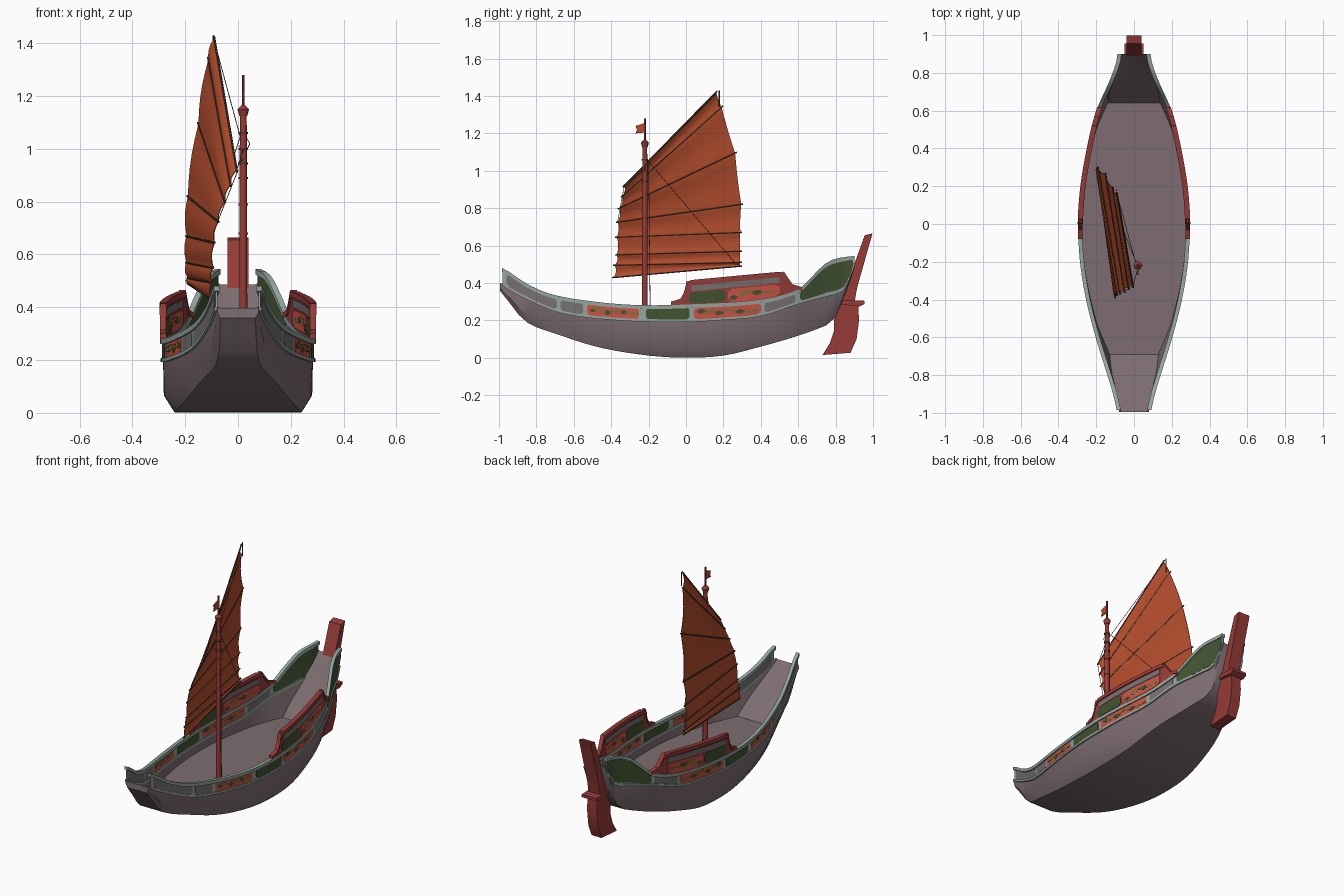
import bpy, bmesh, math, random
from mathutils import Vector

if "Cube" in bpy.data.objects:
    bpy.data.objects.remove(bpy.data.objects["Cube"])
random.seed(4)

def mat(name, r, g, b):
    m = bpy.data.materials.new(name)
    m.diffuse_color = [((c / 255 + .055) / 1.055) ** 2.4 for c in (r, g, b)] + [1]
    m.use_nodes = True
    m.node_tree.nodes["Principled BSDF"].inputs["Base Color"].default_value = m.diffuse_color
    return m
HULL = mat("mauve_grey_wood", 126, 109, 113)
RED = mat("dark_red_wood", 150, 60, 56)
SAIL = mat("orange_canvas", 182, 78, 46)
RAIL = mat("pale_grey_green", 148, 165, 158)
PANEL = mat("bright_red_paint", 205, 82, 72)
GREEN = mat("dark_green_paint", 66, 82, 48)
GOLD = mat("dull_gold_paint", 135, 108, 58)
GREY = mat("grey_paint", 118, 112, 114)
DARK = mat("dark_rope_and_bamboo", 76, 60, 46)

def finish(name, bm, m, mirror=False, angle=32):
    bmesh.ops.recalc_face_normals(bm, faces=bm.faces)
    for f in bm.faces:
        f.smooth = True
    for e in bm.edges:
        e.smooth = len(e.link_faces) == 2 and e.calc_face_angle(0) < math.radians(angle)
    me = bpy.data.meshes.new(name)
    bm.to_mesh(me)
    bm.free()
    me.materials.append(m)
    o = bpy.data.objects.new(name, me)
    bpy.context.collection.objects.link(o)
    if mirror:
        o.modifiers.new("mirror", 'MIRROR').use_mirror_merge = False
    return o

def loft(name, rings, m, mirror=False):
    bm = bmesh.new()
    vs = [[bm.verts.new(p) for p in r] for r in rings]
    n = len(vs[0])
    for a, b in zip(vs, vs[1:]):
        for i in range(n):
            bm.faces.new((a[i], a[(i + 1) % n], b[(i + 1) % n], b[i]))
    bm.faces.new(vs[0])
    bm.faces.new(vs[-1])
    return finish(name, bm, m, mirror)

def rod(name, a, b, r, m, n=6, r2=None):
    a, b = Vector(a), Vector(b)
    q = (b - a).to_track_quat('Z', 'Y')
    ring = lambda c, s: [c + q @ Vector((s * math.cos(k * math.tau / n), s * math.sin(k * math.tau / n), 0))
                         for k in range(n)]
    return loft(name, [ring(a, r), ring(b, r2 or r)], m)

def prism(name, yz, half, m, x=0):
    return loft(name, [[(x + s * half, y, z) for y, z in yz] for s in (-1, 1)], m)

def curve(*keys, smooth=True):
    """Interpolated function through (y, value) keys."""
    def slope(i):
        a, b = keys[max(i - 1, 0)], keys[min(i + 1, len(keys) - 1)]
        return (b[1] - a[1]) / (b[0] - a[0])
    def f(y):
        i = 0
        while i < len(keys) - 2 and y > keys[i + 1][0]:
            i += 1
        (y0, v0), (y1, v1) = keys[i], keys[i + 1]
        h = y1 - y0
        t = min(1, max(0, (y - y0) / h))
        if not smooth:
            return v0 + (v1 - v0) * t
        return ((2*t**3 - 3*t*t + 1) * v0 + (t**3 - 2*t*t + t) * h * slope(i)
                + (3*t*t - 2*t**3) * v1 + (t**3 - t*t) * h * slope(i + 1))
    return f

# Hull lines: half widths and heights along the length
keel = curve((-1, .365), (-.94, .29), (-.86, .195), (-.68, .123), (-.46, .055), (-.2, .012), (0, .001),
             (.2, .012), (.4, .06), (.6, .118), (.74, .17), (.79, .2), (.84, .31), (.9, .48))
bottom_w = curve((-1, .066), (-.87, .076), (-.7, .13), (-.5, .185), (-.25, .226), (0, .24),
                 (.25, .23), (.5, .19), (.7, .12), (.8, .08), (.9, .066))
chine_w = curve((-1, .076), (-.87, .104), (-.7, .15), (-.5, .212), (-.25, .264), (0, .281),
                (.25, .262), (.5, .21), (.7, .138), (.8, .098), (.9, .072))
side_w = curve((-1, .077), (-.9, .1), (-.8, .13), (-.6, .192), (-.4, .243), (-.2, .275), (0, .284),
               (.2, .27), (.4, .236), (.6, .188), (.75, .122), (.85, .085), (.9, .077))
chine_up = curve((-1, .02), (-.7, .06), (0, .065), (.7, .06), (.9, .005))
low_z = curve((-1, .405), (-.9, .345), (-.68, .25), (-.36, .208), (0, .2), (.2, .21), (.4, .23),
              (.6, .295), (.75, .335), (.85, .375), (.9, .49))
top_z = curve((-1, .475), (-.97, .465), (-.84, .38), (-.7, .325), (-.46, .287), (-.25, .272), (0, .275),
              (.4, .3), (.6, .355), (.66, .41), (.74, .49), (.8, .52), (.9, .535))
deck_z = curve((-1, .402), (-.69, .142), (.64, .15), (.9, .486), smooth=False)
band = lambda t: (lambda y: low_z(y) + t * (top_z(y) - low_z(y)))
span = lambda a, b, n: [a + (b - a) * i / n for i in range(n + 1)]

def plate(name, y0, y1, lo, hi, half, m, n=16, rounding=0):
    """Thin mirrored strip that follows the ship's side between two heights."""
    rings = []
    for y in span(y0, y1, n):
        x, a, b = side_w(y), lo(y), hi(y)
        d = max(0, min(y - y0, y1 - y))
        if d < rounding:
            f = max(.5, math.sqrt(1 - (1 - d / rounding) ** 2))
            a, b = (a + b) / 2 - f * (b - a) / 2, (a + b) / 2 + f * (b - a) / 2
        rings.append([(x - half, y, a), (x + half, y, a), (x + half, y, b), (x - half, y, b)])
    return loft(name, rings, m, True)

def spots(name, y0, y1, lo, hi, half, count):
    """Painted foliage blobs on a panel."""
    for i in range(count):
        c = y0 + (y1 - y0) * (i + .5 + random.uniform(-.2, .2)) / count
        w, t, h = random.uniform(.016, .03), random.uniform(.3, .7), random.uniform(.008, .015)
        mid = lambda y: lo(y) + t * (hi(y) - lo(y))
        bump = lambda y: h * max(.15, 1 - ((y - c) / w) ** 2)
        plate(f"{name}_{i}", c - w, c + w, lambda y: mid(y) - bump(y), lambda y: mid(y) + bump(y),
              half, (GREEN, GOLD, GOLD)[i % 3], 5)

# Open hull: outer skin, sunken flat deck with ramps at bow and stern
rings = []
for y in sorted(span(-.995, .9, 38) + [-.69, .64]):
    b, k, c, w, dz = bottom_w(y), keel(y), chine_w(y), side_w(y), deck_z(y)
    cz = k + chine_up(y)
    lz = max(low_z(y), cz + .004, dz + .003)
    if dz < cz:
        iw = b + (c - b) * max(0, dz - k) / (cz - k)
    else:
        iw = c + (w - c) * (dz - cz) / (lz - cz)
    half = [(b, k), (c, cz), (w, lz), (w - .006, lz), (min(iw, w) - .009, dz)]
    rings.append([(x, y, z) for x, z in half] + [(-x, y, z) for x, z in half[::-1]])
loft("hull", rings, HULL)

# Bulwark, rails and painted panels
plate("bulwark", -.98, .9, low_z, top_z, .003, RAIL, 48)
plate("top_rail", -.985, .9, lambda y: top_z(y) - .01, lambda y: top_z(y) + .01, .011, RAIL, 48)
plate("lower_rail", -.985, .88, lambda y: low_z(y) - .008, lambda y: low_z(y) + .006, .009, RAIL, 48)
for i, (a, b, m) in enumerate(((-.96, -.69, GREY), (-.67, -.55, GREY), (-.53, -.25, PANEL), (-.215, .02, GREEN),
                               (.04, .40, PANEL), (.42, .585, GREY), (.61, .893, GREEN))):
    plate(f"side_panel_{i}", a, b, band(.08), band(.92), .0045, m, 24, .014)
    if m is PANEL:
        spots(f"side_foliage_{i}", a + .02, b - .02, band(.15), band(.85), .006, 9)

# Raised side screens amidships
crest = curve((-.08, .295), (-.03, .31), (-.01, .345), (.005, .41), (.52, .458), (.545, .42), (.57, .385),
              (.62, .37), smooth=False)
plate("side_screen", -.08, .62, lambda y: top_z(y) - .01, lambda y: max(crest(y), top_z(y) + .012), .007, RED, 56)
plate("screen_cap", .0, .525, lambda y: crest(y) - .018, lambda y: crest(y) + .004, .014, RED, 20)
plate("screen_end_cap", .52, .62, lambda y: max(crest(y), top_z(y)) - .012,
      lambda y: max(crest(y), top_z(y)) + .008, .013, RED, 12)
plate("screen_front_cap", -.08, .005, lambda y: crest(y) - .015, lambda y: crest(y) + .005, .012, RED, 10)
up = lambda d: (lambda y: crest(y) - d)
plate("screen_lattice", .03, .5, up(.056), up(.026), .0095, GREY)
base = lambda y: top_z(y) + .014
plate("screen_green_panel", .015, .21, base, up(.063), .0095, GREEN, 12, .02)
plate("screen_red_panel", .225, .5, base, up(.063), .0095, PANEL, 12, .02)
spots("screen_foliage", .24, .48, base, up(.063), .0105, 6)

# Rudder
prism("rudder_post", [(.955, .655), (.997, .665), (.915, .375), (.90, .29), (.83, .29), (.855, .375)], .04, RED)
prism("rudder_blade", [(.83, .3), (.92, .3), (.925, .2), (.912, .1), (.88, .027), (.73, .015),
                       (.77, .08), (.79, .14), (.79, .2)], .034, RED)
prism("rudder_crosspiece", [(.82, .31), (.955, .305), (.955, .288), (.93, .275), (.82, .285)], .05, RED)

# Mast with bands, cap and pennant
MX, MY = .02, -.22
rod("mast", (MX, MY, .13), (MX, MY, 1.14), .016, RED, 14, .013)
rod("mast_cap", (MX, MY, 1.125), (MX, MY, 1.15), .015, RED, 14, .022)
rod("mast_cap_top", (MX, MY, 1.15), (MX, MY, 1.165), .022, RED, 14, .008)
rod("mast_pole", (MX, MY, 1.16), (MX, MY, 1.28), .005, RED, 8)
prism("pennant", [(MY, 1.205), (MY, 1.255), (-.27, 1.24), (-.262, 1.22), (-.27, 1.2)], .003, SAIL, MX)
for i, z in enumerate((.68, .79, .89, .945, 1.0, 1.06)):
    rod(f"mast_band_{i}", (MX, MY, z - .004), (MX, MY, z + .004), .018, DARK if i > 2 else RED, 12)

# Sail: fanned battens from luff to leech, canvas sagging between them
luff = [(-.10, -.385, .43), (-.10, -.38, .495), (-.095, -.37, .55), (-.09, -.37, .645),
        (-.075, -.365, .725), (-.05, -.355, .80), (-.028, -.34, .865), (-.005, -.33, .92)]
leech = [(-.19, .29, .49), (-.19, .29, .51), (-.195, .29, .57), (-.195, .29, .67),
         (-.19, .295, .82), (-.15, .262, 1.095), (-.112, .19, 1.34), (-.09, .16, 1.42)]
bm = bmesh.new()
rows, S, U = [], 5, 10
for i in range(len(luff) - 1):
    for s in range(S + (i == len(luff) - 2)):
        v = s / S
        sag = math.sin(math.pi * v)
        a = Vector(luff[i]).lerp(Vector(luff[i + 1]), v) + Vector((0, .008 * sag, 0))
        b = Vector(leech[i]).lerp(Vector(leech[i + 1]), v) - Vector((0, .003 * sag, 0))
        rows.append([bm.verts.new(a.lerp(b, k / U) - Vector((.009 * sag, 0, 0))) for k in range(U + 1)])
for r, q in zip(rows, rows[1:]):
    for k in range(U):
        bm.faces.new((r[k], r[k + 1], q[k + 1], q[k]))
canvas = finish("sail", bm, SAIL, angle=40)
canvas.modifiers.new("thickness", 'SOLIDIFY').thickness = .003
for i, (a, b) in enumerate(zip(luff, leech)):
    a, b = Vector(a), Vector(b)
    d = (b - a).normalized() * .01
    rod(f"batten_{i}", a - d, b + d, .0045, DARK)

# Rigging
rod("peak_spike", (-.093, .178, 1.345), (-.093, .178, 1.43), .004, DARK)
for i, (a, b) in enumerate((((-.09, .16, 1.41), (.01, -.21, 1.04)), ((.01, -.2, 1.05), (-.17, .26, .51)),
                            ((.02, -.19, .15), (.02, -.2, 1.05)), ((-.005, -.33, .92), (.02, -.235, 1.0)),
                            ((.0, -.33, .92), (-.075, -.365, .73)),
                            ((.02, -.21, 1.06), (.045, -.22, 1.02)), ((.045, -.22, 1.02), (.01, -.235, .95)))):
    rod(f"rope_{i}", a, b, .0016, DARK, 5)
